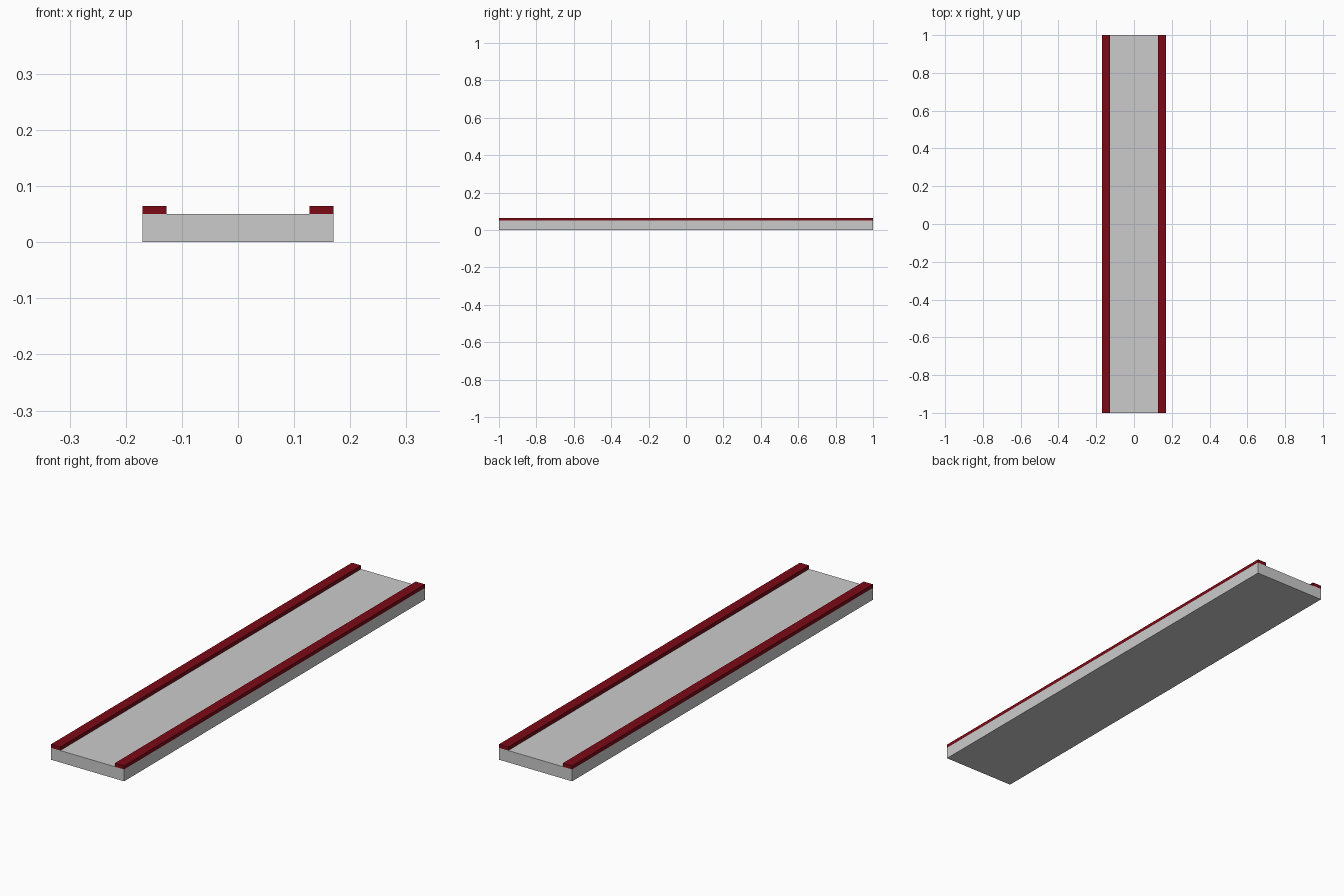
import bpy

if "Cube" in bpy.data.objects:
    bpy.data.objects.remove(bpy.data.objects["Cube"])

LENGTH = 2.0
HALF_WIDTH = 0.17
DECK_TOP = 0.05
RAIL_INNER = 0.127
RAIL_TOP = 0.065


def box(name, x0, x1, z0, z1):
    """Full-length box spanning the given x and z ranges."""
    bpy.ops.mesh.primitive_cube_add(size=1, location=((x0 + x1) / 2, 0, (z0 + z1) / 2))
    obj = bpy.context.object
    obj.name = name
    obj.scale = (x1 - x0, LENGTH, z1 - z0)
    bpy.ops.object.transform_apply(location=True, rotation=False, scale=True)
    return obj


# Grey slab
box("deck", -HALF_WIDTH, HALF_WIDTH, 0, DECK_TOP)

# Dark red edge rails
red = bpy.data.materials.new("dark_red")
red.diffuse_color = (0.2, 0.003, 0.008, 1)
red.use_nodes = True
red.node_tree.nodes["Principled BSDF"].inputs["Base Color"].default_value = red.diffuse_color
for side, x0, x1 in (("left", -HALF_WIDTH, -RAIL_INNER), ("right", RAIL_INNER, HALF_WIDTH)):
    rail = box(side + "_rail", x0, x1, DECK_TOP, RAIL_TOP)
    rail.data.materials.append(red)
